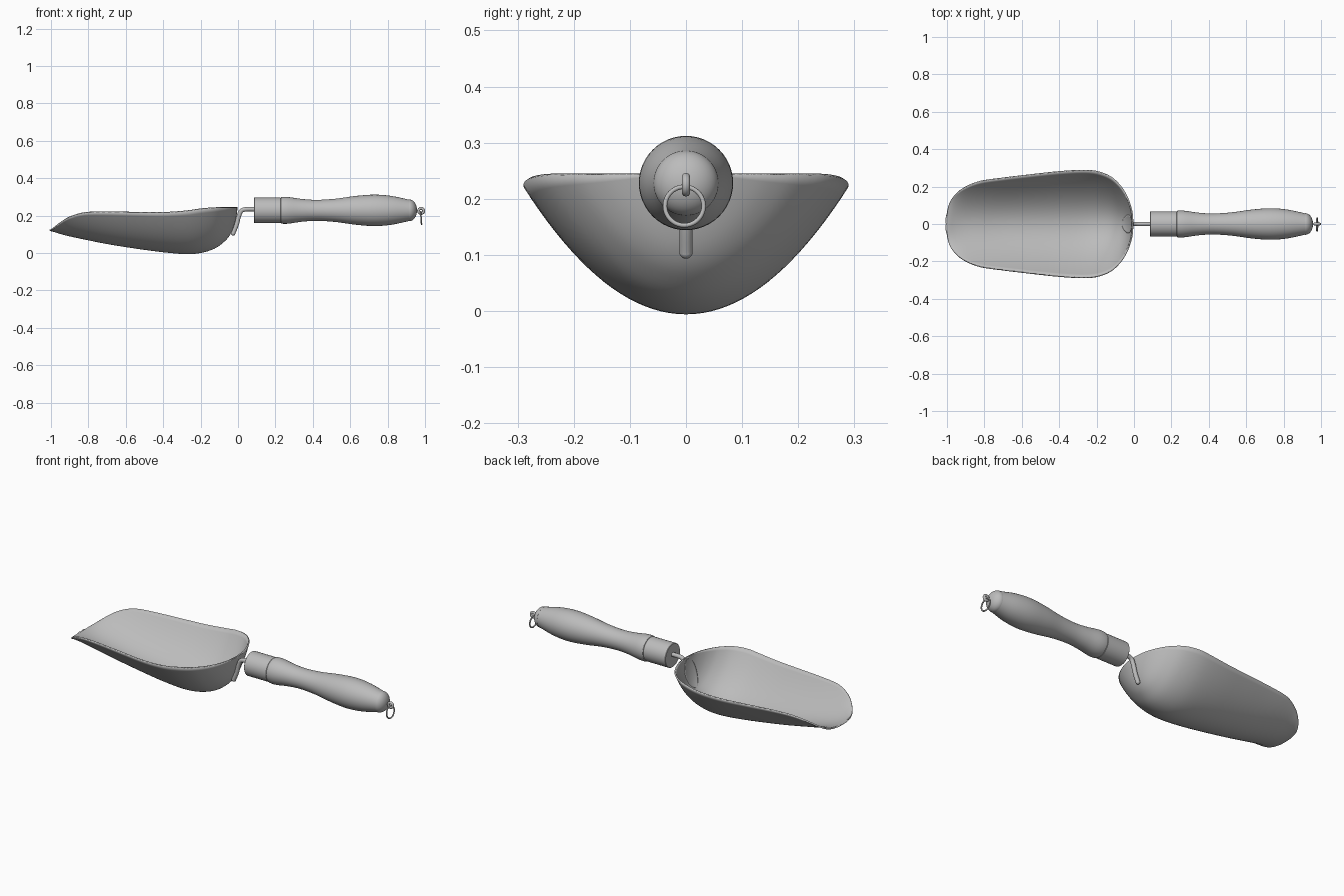
import bpy
import math
from mathutils import Vector

if "Cube" in bpy.data.objects:
    bpy.data.objects.remove(bpy.data.objects["Cube"])

GREY = (0.5, 0.5, 0.5, 1)
metal = bpy.data.materials.new("plain grey")
metal.use_nodes = True
metal.diffuse_color = GREY
metal.node_tree.nodes["Principled BSDF"].inputs["Base Color"].default_value = GREY
AXIS_Z = 0.228


def finish(obj, name):
    """Name, colour and smooth the given object."""
    obj.name = name
    obj.data.materials.clear()
    obj.data.materials.append(metal)
    bpy.ops.object.select_all(action='DESELECT')
    obj.select_set(True)
    bpy.context.view_layer.objects.active = obj
    bpy.ops.object.shade_smooth_by_angle(angle=math.radians(40))
    return obj


def spline(points, steps):
    """Smooth path through points of any dimension."""
    pts = [Vector(p) for p in points]
    out = []
    for i in range(len(pts) - 1):
        p1, p2 = pts[i], pts[i + 1]
        p0 = pts[i - 1] if i else p1 * 2 - p2
        p3 = pts[i + 2] if i + 2 < len(pts) else p2 * 2 - p1
        for s in range(steps):
            t = s / steps
            out.append(p1 + ((p2 - p0) * t + (p0 * 2 - p1 * 5 + p2 * 4 - p3) * t ** 2
                             + (p1 * 3 - p0 - p2 * 3 + p3) * t ** 3) / 2)
    return out + [pts[-1]]


def grid_object(name, rows, flip=False, close=False, thickness=0):
    """Skin equal rows of points; optionally closed round, optionally thickened."""
    n = len(rows[0])
    faces = []
    for i in range(len(rows) - 1):
        for j in range(n if close else n - 1):
            k = (j + 1) % n
            f = [i * n + j, i * n + k, (i + 1) * n + k, (i + 1) * n + j]
            faces.append(f[::-1] if flip else f)
    if close:
        faces += [list(range(n))[::-1], [(len(rows) - 1) * n + j for j in range(n)]]
    mesh = bpy.data.meshes.new(name)
    mesh.from_pydata([p for row in rows for p in row], [], faces)
    mesh.update()
    obj = bpy.data.objects.new(name, mesh)
    bpy.context.collection.objects.link(obj)
    if thickness:
        weld = obj.modifiers.new("weld", 'WELD')
        weld.merge_threshold = 0.0001
        solid = obj.modifiers.new("thickness", 'SOLIDIFY')
        solid.thickness = thickness
        solid.offset = -1
    return finish(obj, name)


def turned(name, profile, sides=48):
    """Turn an (x, radius) profile about the handle axis."""
    angles = [math.tau * j / sides for j in range(sides)]
    rows = [[(x, r * math.cos(a), AXIS_Z + r * math.sin(a)) for a in angles]
            for x, r in profile]
    return grid_object(name, rows, close=True)


# Scoop: parabolic sections given as x, half width, rim height, floor height
stations = spline([
    (-1, 0, .125, .125), (-.998, .06, .128, .124), (-.985, .115, .138, .121),
    (-.95, .16, .165, .11), (-.9, .195, .195, .097), (-.82, .225, .218, .08),
    (-.7, .242, .222, .056), (-.55, .26, .22, .032), (-.4, .276, .219, .012),
    (-.28, .283, .227, .002), (-.2, .277, .238, .008), (-.13, .25, .244, .03),
    (-.08, .205, .245, .065), (-.05, .16, .245, .1), (-.03, .115, .245, .145),
    (-.016, .065, .245, .2), (-.01, 0, .245, .245)], 4)
HALF = 20
scoop = []
for x, w, rim, floor in stations:
    w = max(w, 0)
    scoop.append([(x, w * j / HALF, floor + (rim - floor) * (j / HALF) ** 2)
                  for j in range(-HALF, HALF + 1)])
grid_object("scoop", scoop, flip=True, thickness=0.008)


def back_wall_x(y, z):
    """Where the back wall of the scoop lies at y, z."""
    last = None
    for x, w, rim, floor in stations[40:-1]:
        h = floor + (rim - floor) * (y / w) ** 2
        if h >= z and last:
            return last[0] + (x - last[0]) * (z - last[1]) / (h - last[1])
        last = (x, h)
    return last[0]


# Mounting plate: thin oval that follows the back wall
plate = []
for i in range(25):
    a = math.pi * i / 24
    z = 0.157 - 0.078 * math.cos(a)
    w = 0.05 * math.sin(a) ** 1.1
    plate.append([(back_wall_x(w * j / 6, z) + 0.005, w * j / 6, z)
                  for j in range(-6, 7)])
grid_object("mounting_plate", plate, thickness=0.006)

# Bent shank from the plate into the handle
path = spline([(.1, .234), (.045, .234), (.018, .225), (.004, .195),
               (-.008, .15), (-.026, .105)], 6)
curve = bpy.data.curves.new("shank", 'CURVE')
curve.dimensions = '3D'
curve.bevel_depth = 0.012
curve.bevel_resolution = 5
curve.use_fill_caps = True
line = curve.splines.new('POLY')
line.points.add(len(path) - 1)
for point, (x, z) in zip(line.points, path):
    point.co = (x, 0, z, 1)
shank = bpy.data.objects.new("shank", curve)
bpy.context.collection.objects.link(shank)
bpy.ops.object.select_all(action='DESELECT')
shank.select_set(True)
bpy.context.view_layer.objects.active = shank
bpy.ops.object.convert(target='MESH')
finish(bpy.context.object, "shank")
bpy.ops.mesh.primitive_uv_sphere_add(segments=16, ring_count=10, radius=0.012,
                                     location=(-.026, 0, .105))
finish(bpy.context.object, "shank_tip")

# Handle: straight collar, swelling grip and rounded end cap
turned("collar", [(.085, .066), (.087, .068), (.226, .068), (.228, .066)])
turned("grip", spline([(.228, .066), (.234, .071), (.27, .071), (.34, .061),
                       (.42, .056), (.52, .062), (.63, .077), (.73, .084),
                       (.82, .077), (.915, .057)], 5))
turned("end_cap", [(.915 + .042 * math.sin(a), .057 * math.cos(a) + .001)
                   for a in [math.pi / 2 * i / 12 for i in range(13)]])

# Eyelet and hanging ring
for name, place, turn, major, minor in (
        ("eyelet", (.979, 0, .225), (math.pi / 2, 0, 0), .0135, .0075),
        ("hanging_ring", (.979, -.003, .187), (0, math.radians(86), 0), .0345, .004)):
    bpy.ops.mesh.primitive_torus_add(location=place, rotation=turn, major_radius=major,
                                     minor_radius=minor, major_segments=40,
                                     minor_segments=12)
    finish(bpy.context.object, name)
